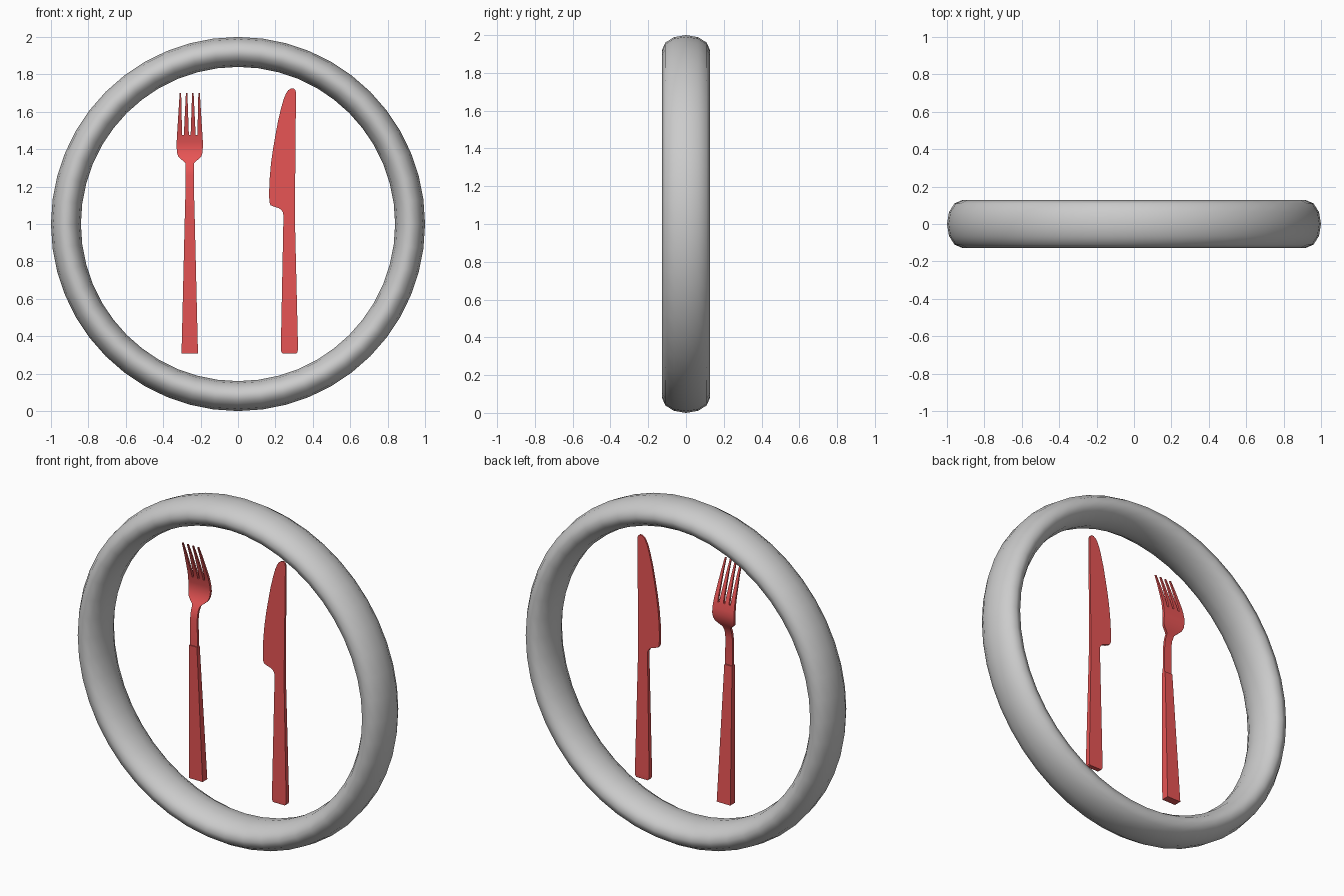
import bpy, bmesh, math

if "Cube" in bpy.data.objects:
    bpy.data.objects.remove(bpy.data.objects["Cube"])

red = bpy.data.materials.new("red")
red.diffuse_color = (0.8, 0.09, 0.09, 1)
red.use_nodes = True
red.node_tree.nodes["Principled BSDF"].inputs["Base Color"].default_value = red.diffuse_color


def finish(obj, angle, mat=None):
    if mat:
        obj.data.materials.append(mat)
    bpy.ops.object.select_all(action='DESELECT')
    obj.select_set(True)
    bpy.context.view_layer.objects.active = obj
    bpy.ops.object.shade_smooth_by_angle(angle=math.radians(angle))


def loft(name, bars):
    """Each bar is a list of rows (z, x_left, x_right, y_centre, half_thickness)."""
    bm = bmesh.new()
    for rows in bars:
        loops = []
        for z, xl, xr, y, t in rows:
            loops.append([bm.verts.new(p) for p in
                          ((xl, y - t, z), (xr, y - t, z), (xr, y + t, z), (xl, y + t, z))])
        for a, b in zip(loops, loops[1:]):
            for i in range(4):
                j = (i + 1) % 4
                bm.faces.new((a[i], a[j], b[j], b[i]))
        bm.faces.new(loops[0][::-1])
        bm.faces.new(loops[-1])
    bmesh.ops.recalc_face_normals(bm, faces=bm.faces)
    me = bpy.data.meshes.new(name)
    bm.to_mesh(me)
    bm.free()
    obj = bpy.data.objects.new(name, me)
    bpy.context.collection.objects.link(obj)
    finish(obj, 30, red)


# Plate rim: torus standing upright, stretched front to back
bpy.ops.mesh.primitive_torus_add(major_radius=0.92, minor_radius=0.08,
                                 major_segments=48, minor_segments=12,
                                 location=(0, 0, 1), rotation=(math.pi / 2, 0, 0))
rim = bpy.context.object
rim.name = "plate_rim"
rim.scale = (1, 1, 0.127 / 0.08)
finish(rim, 60)

# Fork: side profile of the bent neck and head as (z, y)
FX = -0.258
bend = [(1.09, -0.035), (1.26, -0.034), (1.30, -0.027), (1.335, -0.008), (1.37, 0.012),
        (1.41, 0.02), (1.45, 0.016), (1.50, 0.004), (1.56, -0.017), (1.63, -0.042), (1.70, -0.07)]


def bend_y(z):
    for (z0, y0), (z1, y1) in zip(bend, bend[1:]):
        if z <= z1:
            return y0 + (y1 - y0) * (z - z0) / (z1 - z0)
    return bend[-1][1]


def fork_row(z, half_width, t=0.007, cx=FX):
    return (z, cx - half_width, cx + half_width, bend_y(z), t)


# Fork handle, thicker than the neck
loft("fork_handle", [[(0.308, FX - 0.044, FX + 0.044, 0.0, 0.022),
                      (1.10, FX - 0.025, FX + 0.025, -0.034, 0.013)]])

# Neck and palm, then four tapering tines
palm = [fork_row(z, w) for z, w in
        ((1.09, 0.0245), (1.26, 0.0225), (1.30, 0.0225), (1.325, 0.024), (1.335, 0.032),
         (1.345, 0.045), (1.36, 0.061), (1.38, 0.068), (1.41, 0.07), (1.44, 0.07), (1.475, 0.068))]
tines = []
for k in (-1.5, -0.5, 0.5, 1.5):
    rows = []
    for z in (1.475, 1.50, 1.56, 1.63, 1.70):
        f = (z - 1.475) / 0.225
        rows.append(fork_row(z, 0.0135 - 0.0095 * f, 0.007 - 0.003 * f, FX + k * (0.0363 - 0.003 * f)))
    tines.append(rows)
loft("fork_head", [palm] + tines)

# Knife: handle, then blade with stepped heel and rounded tip
loft("knife_handle", [[(0.308, 0.238, 0.312, 0, 0.013), (0.314, 0.232, 0.318, 0, 0.014),
                       (0.335, 0.229, 0.321, 0, 0.014), (1.04, 0.243, 0.304, 0, 0.009)]])
blade = [(1.04, 0.243), (1.06, 0.241), (1.075, 0.232), (1.085, 0.218), (1.092, 0.195),
         (1.10, 0.175), (1.115, 0.168), (1.16, 0.166), (1.24, 0.169), (1.32, 0.176),
         (1.40, 0.187), (1.48, 0.201), (1.56, 0.216), (1.625, 0.232), (1.67, 0.245),
         (1.70, 0.258), (1.715, 0.268), (1.725, 0.285)]
spine = {1.70: 0.31, 1.715: 0.308, 1.725: 0.298}
loft("knife_blade", [[(z, x, spine.get(z, 0.304 + 0.006 * (z - 1.04) / 0.66), 0,
                       0.009 - 0.004 * (z - 1.04) / 0.685) for z, x in blade]])
